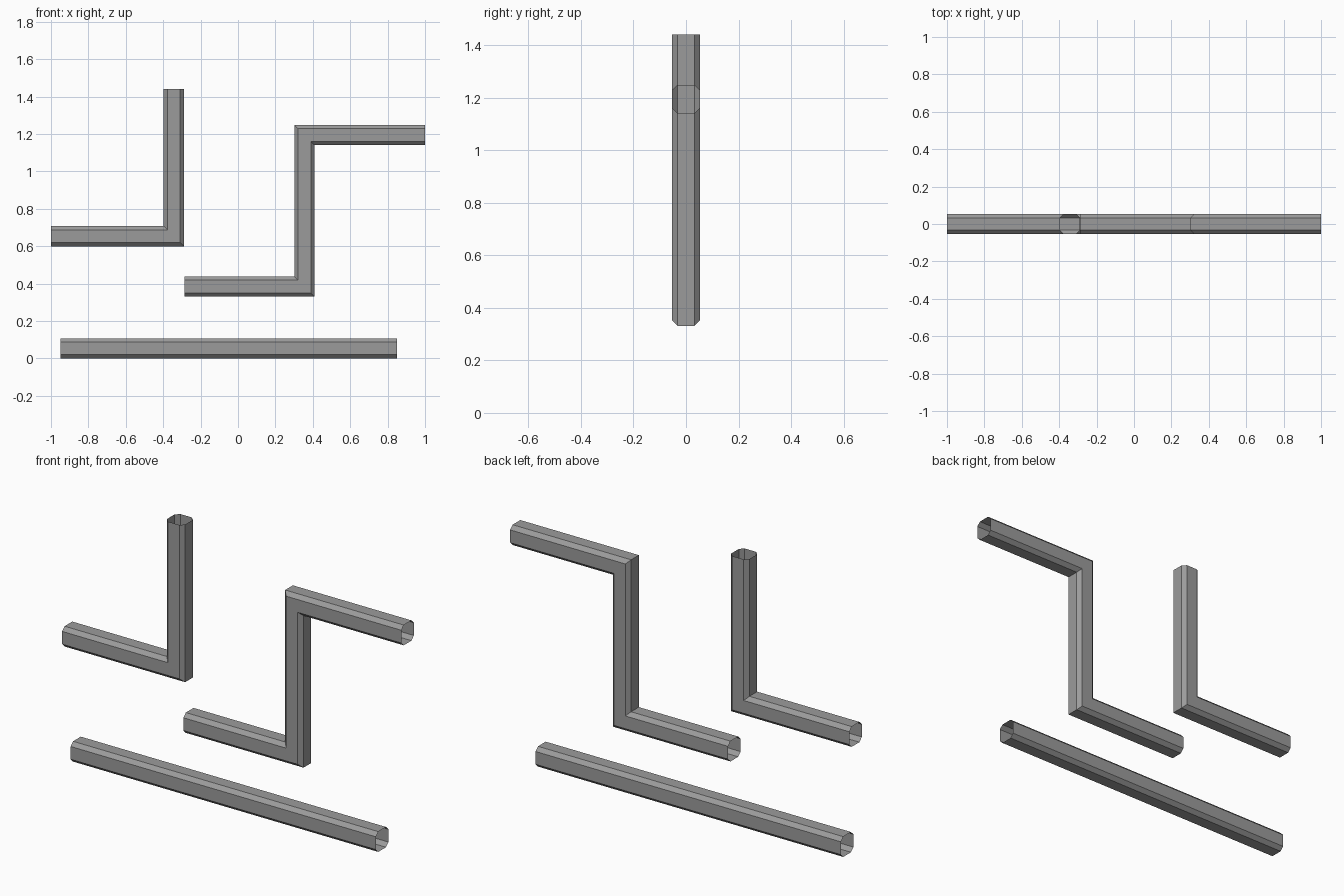
import bpy, bmesh
from mathutils import Vector

cube = bpy.data.objects.get("Cube")
if cube:
    bpy.data.objects.remove(cube, do_unlink=True)

# One plain grey for every pipe
grey = bpy.data.materials.new("mid_grey")
grey.use_nodes = True
colour = (0.33, 0.33, 0.33, 1)
grey.diffuse_color = colour
grey.node_tree.nodes["Principled BSDF"].inputs["Base Color"].default_value = colour

# Chamfered square cross-section: (in-plane offset, depth offset)
H, D, C = 0.054, 0.0525, 0.02
SECTION = [(H, D - C), (H - C, D), (C - H, D), (-H, D - C),
           (-H, C - D), (C - H, -D), (H - C, -D), (H, C - D)]


def pipe(name, path):
    """Sweep the section along an x-z path with mitred corners and open ends."""
    points = [Vector((x, 0, z)) for x, z in path]
    normals = []
    for a, b in zip(points, points[1:]):
        d = (b - a).normalized()
        normals.append(Vector((-d.z, 0, d.x)))
    bm = bmesh.new()
    rings = []
    for i, p in enumerate(points):
        before, after = normals[max(i - 1, 0)], normals[min(i, len(normals) - 1)]
        mitre = (before + after) / (1 + before.dot(after))
        rings.append([bm.verts.new(p + mitre * u + Vector((0, v, 0)))
                      for u, v in SECTION])
    n = len(SECTION)
    for r, s in zip(rings, rings[1:]):
        for i in range(n):
            j = (i + 1) % n
            bm.faces.new((r[i], r[j], s[j], s[i]))
    # Make sure the walls face outward
    bm.normal_update()
    face = bm.faces[:][0]
    if face.normal.dot(face.calc_center_median() - (points[0] + points[1]) / 2) < 0:
        bmesh.ops.reverse_faces(bm, faces=bm.faces[:])
    mesh = bpy.data.meshes.new(name)
    bm.to_mesh(mesh)
    bm.free()
    mesh.materials.append(grey)
    obj = bpy.data.objects.new(name, mesh)
    bpy.context.collection.objects.link(obj)


pipe("straight_pipe", [(-0.95, H), (0.85, H)])
pipe("elbow_pipe", [(-1, 0.654), (-0.343, 0.654), (-0.343, 1.44)])
pipe("double_bend_pipe", [(-0.285, 0.385), (0.355, 0.385),
                          (0.355, 1.195), (1, 1.195)])
